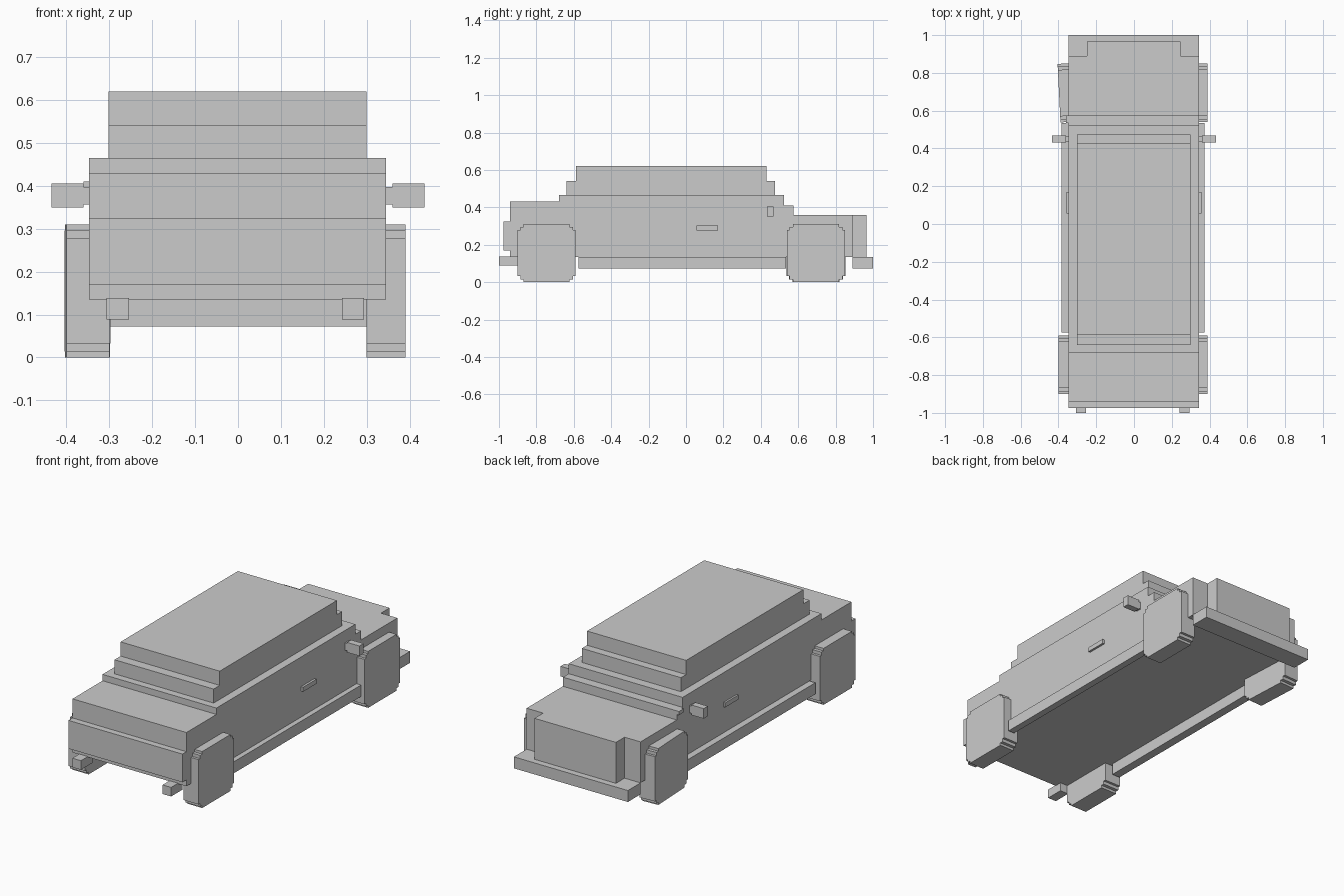
import bpy
import bmesh
from mathutils import Matrix

cube = bpy.data.objects.get("Cube")
if cube:
    bpy.data.objects.remove(cube, do_unlink=True)

GREY = (0.6, 0.6, 0.6, 1.0)
grey = bpy.data.materials.new("plain grey")
grey.use_nodes = True
grey.diffuse_color = GREY
bsdf = next(n for n in grey.node_tree.nodes if n.type == 'BSDF_PRINCIPLED')
bsdf.inputs["Base Color"].default_value = GREY


def prism(name, profile, x0, x1, turn=0.0):
    """Extrude a (y, z) outline from x0 to x1, optionally turned about its own upright axis."""
    bm = bmesh.new()
    face = bm.faces.new([bm.verts.new((x0, y, z)) for y, z in profile])
    grown = bmesh.ops.extrude_face_region(bm, geom=[face])
    moved = [v for v in grown["geom"] if isinstance(v, bmesh.types.BMVert)]
    bmesh.ops.translate(bm, verts=moved, vec=(x1 - x0, 0, 0))
    if turn:
        mid_y = sum(y for y, z in profile) / len(profile)
        bmesh.ops.rotate(bm, verts=bm.verts, cent=((x0 + x1) / 2, mid_y, 0),
                         matrix=Matrix.Rotation(turn, 3, 'Z'))
    bmesh.ops.recalc_face_normals(bm, faces=bm.faces)
    mesh = bpy.data.meshes.new(name)
    bm.to_mesh(mesh)
    bm.free()
    mesh.materials.append(grey)
    obj = bpy.data.objects.new(name, mesh)
    bpy.context.collection.objects.link(obj)
    return obj


def box(name, x, y, z):
    """Box from (low, high) ranges on each axis."""
    return prism(name, [(y[0], z[0]), (y[1], z[0]), (y[1], z[1]), (y[0], z[1])], *x)


def wheel_outline(y_mid, radius=0.155):
    """Square tyre outline with stair-stepped corners."""
    a, b, c = radius, radius - 0.014, radius - 0.032
    corner = [(a, c), (b, c), (b, b), (c, b), (c, a)]
    points = list(corner)
    points += [(-y, z) for y, z in reversed(corner)]
    points += [(-y, -z) for y, z in corner]
    points += [(y, -z) for y, z in reversed(corner)]
    return [(y_mid + y, radius + z) for y, z in points]


# Stepped body shell
prism("body", [
    (-0.94, 0.135), (0.89, 0.135), (0.89, 0.36), (0.575, 0.36),
    (0.575, 0.41), (0.525, 0.41), (0.525, 0.465), (-0.68, 0.465),
    (-0.68, 0.43), (-0.94, 0.43), (-0.94, 0.325), (-0.975, 0.325),
    (-0.975, 0.17), (-0.94, 0.17)], -0.347, 0.345)

# Two-step cabin roof
prism("cabin", [
    (-0.64, 0.465), (0.475, 0.465), (0.475, 0.542), (0.43, 0.542),
    (0.43, 0.62), (-0.587, 0.62), (-0.587, 0.542), (-0.64, 0.542)], -0.302, 0.30)

# Nose, bumper and the small cowl tab
box("nose", (-0.25, 0.245), (0.89, 0.965), (0.135, 0.36))
box("bumper", (-0.347, 0.345), (0.89, 1.0), (0.072, 0.135))
box("cowl_tab", (-0.36, -0.33), (0.535, 0.575), (0.39, 0.41))

# Side sills
box("sill_left", (0.335, 0.373), (-0.575, 0.535), (0.072, 0.135))
box("sill_right", (-0.383, -0.335), (-0.575, 0.535), (0.072, 0.135))

# Wheels
prism("rear_wheel_left", wheel_outline(-0.745), 0.30, 0.39)
prism("rear_wheel_right", wheel_outline(-0.745), -0.40, -0.30)
prism("front_wheel_left", wheel_outline(0.695), 0.30, 0.39)
prism("front_wheel_right", wheel_outline(0.695), -0.397, -0.305, turn=0.05)

# Mirrors, door handles and tail pipes
for side, label in ((1, "left"), (-1, "right")):
    def span(a, b):
        return tuple(sorted((side * a, side * b)))
    box("mirror_arm_" + label, span(0.34, 0.36), (0.435, 0.465), (0.357, 0.397))
    box("mirror_" + label, span(0.36, 0.435), (0.432, 0.468), (0.35, 0.405))
    box("door_handle_" + label, span(0.34, 0.357), (0.055, 0.17), (0.277, 0.302))
for label, x in (("left", (0.242, 0.294)), ("right", (-0.306, -0.254))):
    box("tail_pipe_" + label, x, (-1.0, -0.90), (0.088, 0.138))
